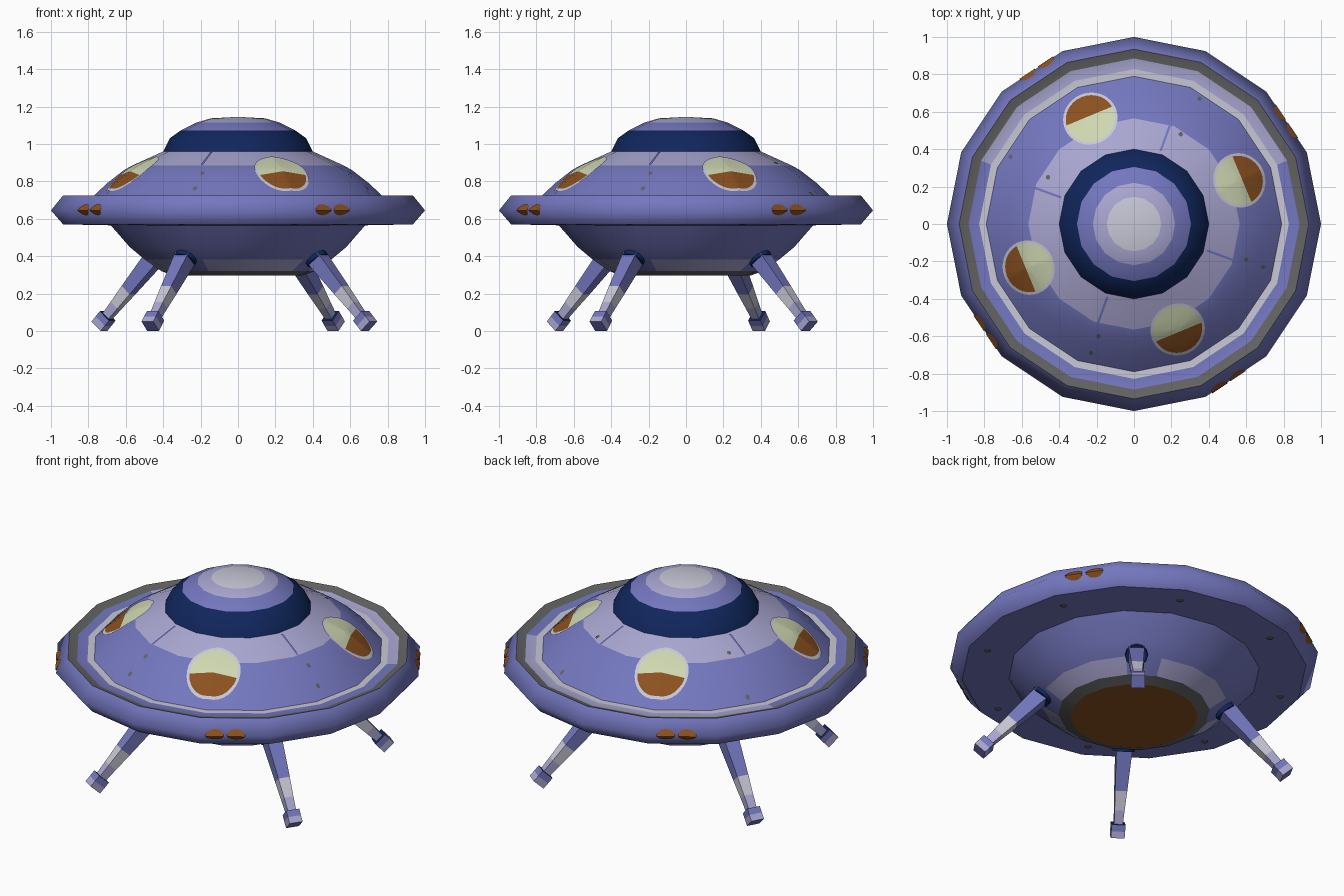
import bpy, bmesh, math
from mathutils import Vector, Matrix

if "Cube" in bpy.data.objects:
    bpy.data.objects.remove(bpy.data.objects["Cube"])

N = 16
STEP = 2 * math.pi / N


def material(name, rgb):
    m = bpy.data.materials.new(name)
    m.diffuse_color = (*rgb, 1)
    m.use_nodes = True
    m.node_tree.nodes["Principled BSDF"].inputs["Base Color"].default_value = m.diffuse_color
    return m


COLOURS = [("purple", (.175, .185, .52)), ("lavender", (.40, .385, .64)),
           ("light_grey", (.58, .58, .68)), ("navy", (.005, .019, .107)),
           ("pale_green", (.62, .68, .44)), ("orange_brown", (.26, .082, .014)),
           ("dark_grey", (.125, .125, .125))]
MATS = [material(n, c) for n, c in COLOURS]
PURPLE, LAV, LIGHT, NAVY, GREEN, ORANGE, GREY = range(7)


def finish(name, bm, angle=40):
    me = bpy.data.meshes.new(name)
    bm.to_mesh(me)
    bm.free()
    for m in MATS:
        me.materials.append(m)
    ob = bpy.data.objects.new(name, me)
    bpy.context.collection.objects.link(ob)
    if angle:
        bpy.ops.object.select_all(action='DESELECT')
        ob.select_set(True)
        bpy.context.view_layer.objects.active = ob
        bpy.ops.object.shade_smooth_by_angle(angle=math.radians(angle))
    return ob


def revolve(name, profile, colours, angle=40, rule=None):
    """Turn a top-to-bottom profile round z; one colour per band."""
    bm = bmesh.new()
    rings = []
    for r, z in profile:
        if r == 0:
            rings.append([bm.verts.new((0, 0, z))] * N)
        else:
            rings.append([bm.verts.new((r * math.cos(j * STEP), r * math.sin(j * STEP), z))
                          for j in range(N)])
    for i, col in enumerate(colours):
        for j in range(N):
            k = (j + 1) % N
            quad = [rings[i][j], rings[i + 1][j], rings[i + 1][k], rings[i][k]]
            f = bm.faces.new(list(dict.fromkeys(quad)))
            f.material_index = rule(i, j, col) if rule else col
    return finish(name, bm, angle)


def lerp(profile, v, axis):
    """Other coordinate of the profile where coordinate `axis` equals v."""
    pts = sorted(profile, key=lambda p: p[axis])
    for p, q in zip(pts, pts[1:]):
        if v <= q[axis]:
            break
    t = (v - p[axis]) / (q[axis] - p[axis])
    return p[1 - axis] + t * (q[1 - axis] - p[1 - axis])


def facet(a):
    """Radius factor of the 16-sided outline at angle a."""
    return math.cos(STEP / 2) / math.cos(a % STEP - STEP / 2)


# Body profiles
DOME = [(0, 1.145), (.145, 1.137), (.22, 1.115), (.305, 1.073), (.365, 1.03), (.40, .96)]
HULL = [(.40, .96), (.565, .885), (.61, .86), (.70, .79), (.79, .705)]
RIM = [(.935, .725), (1.0, .645), (.935, .57)]
LEG_ANGLES = [math.radians(a) for a in (-33.8, 51.5, 151.5, 236.2)]
LEG_FACES = {int((a % (2 * math.pi)) / STEP) for a in LEG_ANGLES}

revolve("dome", DOME, [LIGHT, LAV, PURPLE, NAVY, NAVY])
revolve("upper_hull", HULL, [LAV, PURPLE, PURPLE, PURPLE])
revolve("rim_trough", [(.79, .705), (.828, .705), (.885, .708), (.935, .725)],
        [LIGHT, PURPLE, GREY], rule=lambda i, j, c: LAV if i == 1 and 1 <= j <= 6 else c)
revolve("rim", RIM, [PURPLE, PURPLE], 120)
revolve("rim_underside", [(.935, .57), (.68, .565)], [PURPLE])
revolve("lower_hull", [(.68, .565), (.58, .45), (.50, .383), (.41, .32)],
        [PURPLE, PURPLE, LAV],
        rule=lambda i, j, c: PURPLE if j in LEG_FACES else c)
revolve("belly_hatch", [(.41, .32), (.345, .296), (0, .296)], [GREY, ORANGE], 10)


def on_hull(a, r0):
    """Map flat (outward, sideways) offsets to the upper hull."""
    def f(s, t):
        x = (r0 + s) * math.cos(a) - t * math.sin(a)
        y = (r0 + s) * math.sin(a) + t * math.cos(a)
        r = math.hypot(x, y) / facet(math.atan2(y, x))
        return Vector((x, y, lerp(HULL, r, 0) + .006))
    return f


def on_rim(a):
    """Map (height, sideways) offsets to the outer rim."""
    def f(s, t):
        z = .648 + s
        r = (lerp(RIM, z, 1) + .005) * facet(a + t)
        return Vector((r * math.cos(a + t), r * math.sin(a + t), z))
    return f


def on_underside(a, r0):
    def f(s, t):
        return Vector(((r0 + s) * math.cos(a) - t * math.sin(a),
                       (r0 + s) * math.sin(a) + t * math.cos(a), .562))
    return f


def add_plate(bm, bm_flat, mapping):
    """Wrap a flat plate on the body and merge it in bm, facing outward."""
    vs = {v: bm.verts.new(mapping(v.co.x, v.co.y)) for v in bm_flat.verts}
    for f in bm_flat.faces:
        g = bm.faces.new([vs[v] for v in f.verts])
        g.material_index = f.material_index
        g.normal_update()
        if g.normal.dot(g.calc_center_median() - Vector((0, 0, .6))) < 0:
            g.normal_flip()
    bm_flat.free()


def flat_disc(rx, ry, rings, segs, cut, colour):
    """Disc of concentric rings, cut along s = cut, coloured by a rule."""
    bm = bmesh.new()
    centre = bm.verts.new((0, 0, 0))
    prev = None
    for q in rings:
        cur = [bm.verts.new((rx * q * math.cos(2 * math.pi * k / segs),
                             ry * q * math.sin(2 * math.pi * k / segs), 0)) for k in range(segs)]
        for k in range(segs):
            n = (k + 1) % segs
            bm.faces.new([centre, cur[k], cur[n]] if prev is None
                         else [prev[k], cur[k], cur[n], prev[n]])
        prev = cur
    if cut is not None:
        bmesh.ops.bisect_plane(bm, geom=bm.verts[:] + bm.edges[:] + bm.faces[:],
                               plane_co=(cut, 0, 0), plane_no=(1, 0, 0))
    for f in bm.faces:
        c = f.calc_center_median()
        f.material_index = colour(c.x, math.hypot(c.x / rx, c.y / ry))
    return bm


# Portholes: pale glass above, brown below, light border
bm = bmesh.new()
for deg in (22.5, 112.5, 202.5, 292.5):
    d = flat_disc(.138, .147, (.25, .5, .75, .9, 1), 32, .015,
                  lambda s, q: LIGHT if q > .91 else ORANGE if s > .015 else GREEN)
    add_plate(bm, d, on_hull(math.radians(deg), .61))
finish("portholes", bm)

# Thin panel seams in the pale collar
bm = bmesh.new()
for deg in (70, 160, 250, 340):
    g = bmesh.new()
    bmesh.ops.create_grid(g, x_segments=8, y_segments=1, size=1)
    for v in g.verts:
        v.co = (v.co.x * .075, v.co.y * .006, 0)
    add_plate(bm, g, on_hull(math.radians(deg), .49))
finish("collar_seams", bm)

# Paired rim lamps
bm = bmesh.new()
for deg in (-59, 34, 122, 216):
    for side in (-3.4, 3.4):
        d = flat_disc(.03, .05, (.5, 1), 16, -.003, lambda s, q: ORANGE)
        add_plate(bm, d, on_rim(math.radians(deg + side)))
finish("rim_lamps", bm)

# Small rivets on the upper hull and below the rim
bm = bmesh.new()
for x, y in ((.35, .67), (.25, .48), (-.46, .25), (-.66, .36),
             (.6, -.19), (.69, -.23), (-.23, -.69), (-.19, -.6)):
    d = flat_disc(.012, .012, (1,), 8, None, lambda s, q: GREY)
    add_plate(bm, d, on_hull(math.atan2(y, x), math.hypot(x, y)))
for k in range(8):
    d = flat_disc(.02, .02, (1,), 8, None, lambda s, q: GREY)
    add_plate(bm, d, on_underside((k + .5) * math.pi / 4, .83))
finish("rivets", bm)


def frame(a, r, z, dr, dz):
    """Matrix at (r, z) on the plane at angle a, local z along (dr, dz)."""
    out = Vector((math.cos(a), math.sin(a), 0))
    axis = (out * dr + Vector((0, 0, dz))).normalized()
    side = Vector((-math.sin(a), math.cos(a), 0))
    m = Matrix((side, axis.cross(side), axis)).transposed().to_4x4()
    m.translation = out * r + Vector((0, 0, z))
    return m


def square_loft(name, m, sections, colours, top, bottom):
    bm = bmesh.new()
    rings = [[bm.verts.new(m @ Vector((x * h, y * h, d)))
              for x, y in ((-1, -1), (1, -1), (1, 1), (-1, 1))] for d, h in sections]
    for i, c in enumerate(colours):
        for j in range(4):
            k = (j + 1) % 4
            bm.faces.new([rings[i][j], rings[i][k], rings[i + 1][k],
                          rings[i + 1][j]]).material_index = c
    bm.faces.new(rings[0][::-1]).material_index = top
    bm.faces.new(rings[-1]).material_index = bottom
    bmesh.ops.recalc_face_normals(bm, faces=bm.faces)
    finish(name, bm, 0)


# Landing legs, feet and hull sockets
for n, a in enumerate(LEG_ANGLES, 1):
    square_loft(f"leg_{n}", frame(a, .49, .41, .328, -.357),
                [(0, .045), (.26, .033), (.37, .027), (.46, .023)],
                [PURPLE, LIGHT, LAV], PURPLE, PURPLE)
    square_loft(f"foot_{n}", frame(a, .818, .053, .328, -.357),
                [(-.0375, .0375), (0, .0375), (.0375, .0375)], [PURPLE, LAV], NAVY, PURPLE)
    bm = bmesh.new()
    bmesh.ops.create_cone(bm, cap_ends=True, segments=12, radius1=.062, radius2=.062,
                          depth=.03, matrix=frame(a, .505, .388, .6, -.8))
    for f in bm.faces:
        f.material_index = NAVY
    finish(f"leg_socket_{n}", bm)
